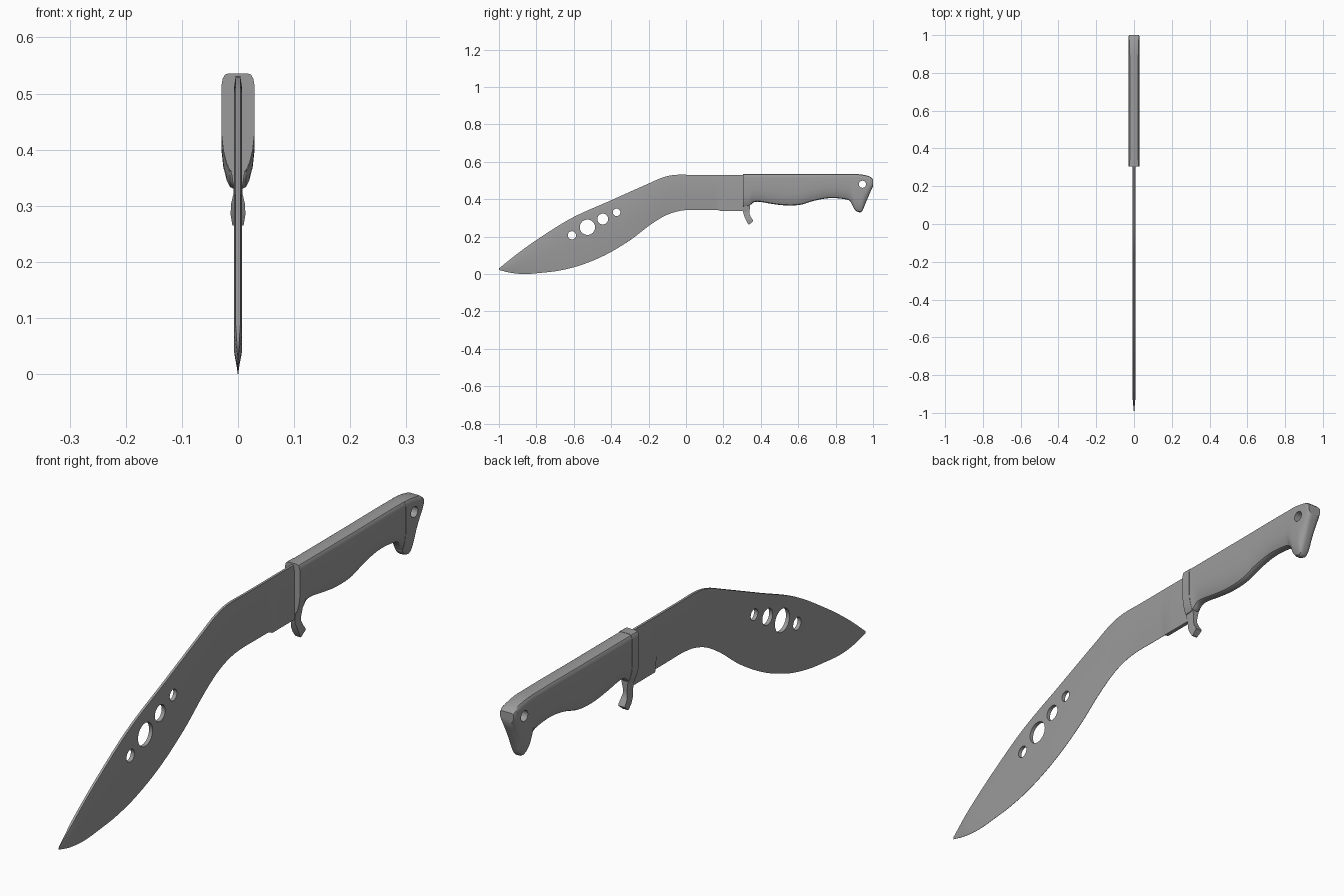
import bpy, bmesh
from math import radians, pi
from mathutils import Matrix

if "Cube" in bpy.data.objects:
    bpy.data.objects.remove(bpy.data.objects["Cube"], do_unlink=True)

steel = bpy.data.materials.new("plain_grey")
steel.use_nodes = True
grey = (0.33, 0.33, 0.33, 1)
steel.diffuse_color = grey
steel.node_tree.nodes["Principled BSDF"].inputs["Base Color"].default_value = grey


def curve(points):
    """Smooth curve through (y, z) points, returned as a function of y."""
    def slope(i):
        a, b = points[max(i - 1, 0)], points[min(i + 1, len(points) - 1)]
        return (b[1] - a[1]) / (b[0] - a[0])

    def value(y):
        i = 0
        while i < len(points) - 2 and y > points[i + 1][0]:
            i += 1
        (a, p), (b, q) = points[i], points[i + 1]
        d = b - a
        t = min(max((y - a) / d, 0), 1)
        return ((2*t**3 - 3*t**2 + 1) * p + (t**3 - 2*t**2 + t) * d * slope(i)
                + (3*t**2 - 2*t**3) * q + (t**3 - t**2) * d * slope(i + 1))
    return value


def steps(a, b, n):
    return [a + (b - a) * i / n for i in range(n + 1)]


def mirrored(half, y):
    """Closed section ring from its +x half, listed bottom to top."""
    return [(x, y, z) for x, z in half] + [(-x, y, z) for x, z in reversed(half)]


def loft(name, rings):
    bm = bmesh.new()
    loops = [[bm.verts.new(p) for p in ring] for ring in rings]
    n = len(loops[0])
    for a, b in zip(loops, loops[1:]):
        for i in range(n):
            j = (i + 1) % n
            bm.faces.new((a[i], a[j], b[j], b[i]))
    bm.faces.new(loops[0])
    bm.faces.new(loops[-1])
    bmesh.ops.recalc_face_normals(bm, faces=bm.faces)
    mesh = bpy.data.meshes.new(name)
    bm.to_mesh(mesh)
    bm.free()
    mesh.materials.append(steel)
    obj = bpy.data.objects.new(name, mesh)
    bpy.context.collection.objects.link(obj)
    return obj


def activate(obj):
    bpy.ops.object.select_all(action='DESELECT')
    obj.select_set(True)
    bpy.context.view_layer.objects.active = obj


def drill(obj, y, z, radius):
    """Round hole straight through the part, along x."""
    bm = bmesh.new()
    bmesh.ops.create_cone(bm, cap_ends=True, segments=32, radius1=radius, radius2=radius,
                          depth=0.2, matrix=Matrix.Translation((0, y, z)) @ Matrix.Rotation(pi / 2, 4, 'Y'))
    mesh = bpy.data.meshes.new("hole_cutter")
    bm.to_mesh(mesh)
    bm.free()
    mesh.materials.append(steel)
    cutter = bpy.data.objects.new("hole_cutter", mesh)
    cutter.hide_render = True
    bpy.context.collection.objects.link(cutter)
    mod = obj.modifiers.new("hole", 'BOOLEAN')
    mod.operation, mod.solver, mod.object = 'DIFFERENCE', 'EXACT', cutter
    activate(obj)
    bpy.ops.object.modifier_apply(modifier=mod.name)
    bpy.data.objects.remove(cutter, do_unlink=True)


# Blade: spine and cutting edge outlines
spine = curve([(-1, .03), (-.9, .11), (-.78, .195), (-.61, .3), (-.41, .39), (-.2, .484),
               (-.125, .516), (-.06, .53), (.04, .53), (.34, .53)])
edge = curve([(-1, .022), (-.94, .007), (-.86, 0), (-.77, .007), (-.68, .018), (-.57, .045),
              (-.435, .1), (-.3, .18), (-.195, .26), (-.115, .31), (-.045, .335),
              (.02, .343), (.1, .343), (.34, .343)])


def blade_ring(y, ricasso=False):
    top, low = spine(y), edge(y)
    h = top - low
    t = .007 * min(1, .08 + (y + 1) / .08)
    if ricasso:
        return mirrored([(t, low - .005), (t + .0005, low + .4 * h), (t, top - .02), (t * .6, top)], y)
    return mirrored([(.0005, low), (t, low + min(.1, .4 * h)), (t, top - min(.02, .2 * h)), (t * .6, top)], y)


blade = loft("blade", [blade_ring(y) for y in steps(-1, .17, 64)]
             + [blade_ring(y, True) for y in steps(.182, .34, 4)])
for y, z, r in [(-.61, .207, .022), (-.527, .25, .041), (-.445, .294, .029), (-.371, .33, .02)]:
    drill(blade, y, z, r)

# Handle: grip with finger swell, flared pommel and front collar
top_line = curve([(.3, .535), (.6, .535), (.9, .535), (.95, .53), (.985, .52), (1, .508)])
belly = curve([(.3, .36), (.34, .365), (.36, .383), (.39, .386), (.46, .375), (.53, .367), (.61, .37),
               (.69, .393), (.77, .406), (.85, .4), (.88, .387), (.9, .347), (.915, .334),
               (.94, .334), (.96, .378), (.98, .425), (1, .47)])


def handle_ring(y, width=.029, grow=0):
    top, low = top_line(y) + grow, belly(y) - grow
    h = min((top - low) * .45, .065)
    outline = [(.25, low), (.5, low + .06 * h), (.7, low + .25 * h), (.9, low + .6 * h), (1, low + h),
               (1, top - .3 * h), (.94, top - .14 * h), (.8, top - .04 * h), (.6, top)]
    return mirrored([(x * width, z) for x, z in outline], y)


loft("grip", [handle_ring(y, .028) for y in steps(.33, .91, 58)])
pommel = loft("pommel", [handle_ring(y) for y in steps(.895, .99, 19)] + [handle_ring(1, .026)])
drill(pommel, .943, .48, .019)
loft("collar", [handle_ring(y, .029, .001) for y in steps(.304, .34, 4)])

# Guard hook below the collar: height, front, back, half width
hook = [(.4, .304, .342, .014), (.36, .304, .342, .012), (.335, .305, .34, .008), (.322, .308, .34, .008),
        (.305, .313, .346, .012), (.29, .32, .357, .013), (.283, .323, .36, .013), (.265, .334, .339, .01)]
loft("guard_hook", [[(-w, a, z), (w, a, z), (w, b, z), (-w, b, z)] for z, a, b, w in hook])

for obj in bpy.context.scene.objects:
    if obj.type == 'MESH':
        activate(obj)
        bpy.ops.object.shade_smooth_by_angle(angle=radians(30))
